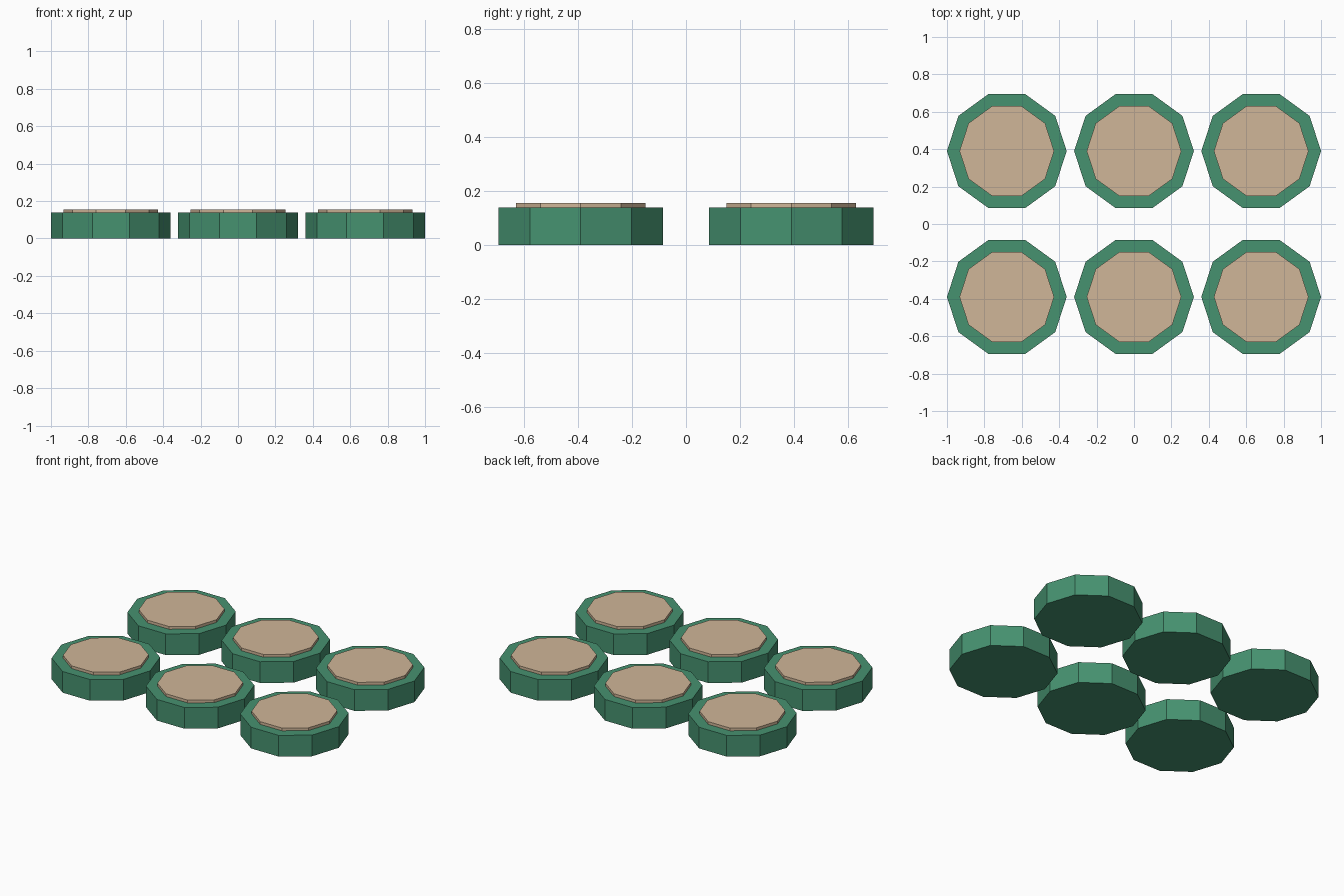
import bpy
import bmesh
from math import cos, sin, tau

if "Cube" in bpy.data.objects:
    bpy.data.objects.remove(bpy.data.objects["Cube"])

SIDES = 10


def material(name, color):
    mat = bpy.data.materials.new(name)
    mat.diffuse_color = (*color, 1.0)
    mat.use_nodes = True
    mat.node_tree.nodes["Principled BSDF"].inputs["Base Color"].default_value = mat.diffuse_color
    return mat


green = material("green", (0.061, 0.287, 0.162))
tan = material("tan", (0.631, 0.468, 0.314))


def decagon_prism(name, x, y, radius, z0, z1, mat):
    """Flat-sided prism with corners pointing along x."""
    bm = bmesh.new()
    rings = [[bm.verts.new((radius * cos(tau * i / SIDES),
                            radius * sin(tau * i / SIDES), z))
              for i in range(SIDES)] for z in (z0, z1)]
    low, high = rings
    bm.faces.new(low[::-1])
    bm.faces.new(high)
    for i in range(SIDES):
        j = (i + 1) % SIDES
        bm.faces.new((low[i], low[j], high[j], high[i]))
    mesh = bpy.data.meshes.new(name)
    bm.to_mesh(mesh)
    bm.free()
    mesh.materials.append(mat)
    obj = bpy.data.objects.new(name, mesh)
    obj.location = (x, y, 0)
    bpy.context.collection.objects.link(obj)


# Two rows of three pucks, each a green base with a raised tan top
for row, y in (("front", -0.39), ("back", 0.39)):
    for column, x in (("left", -0.68), ("middle", 0.0), ("right", 0.68)):
        decagon_prism(f"base_{row}_{column}", x, y, 0.32, 0.0, 0.138, green)
        decagon_prism(f"top_disc_{row}_{column}", x, y, 0.253, 0.138, 0.156, tan)
